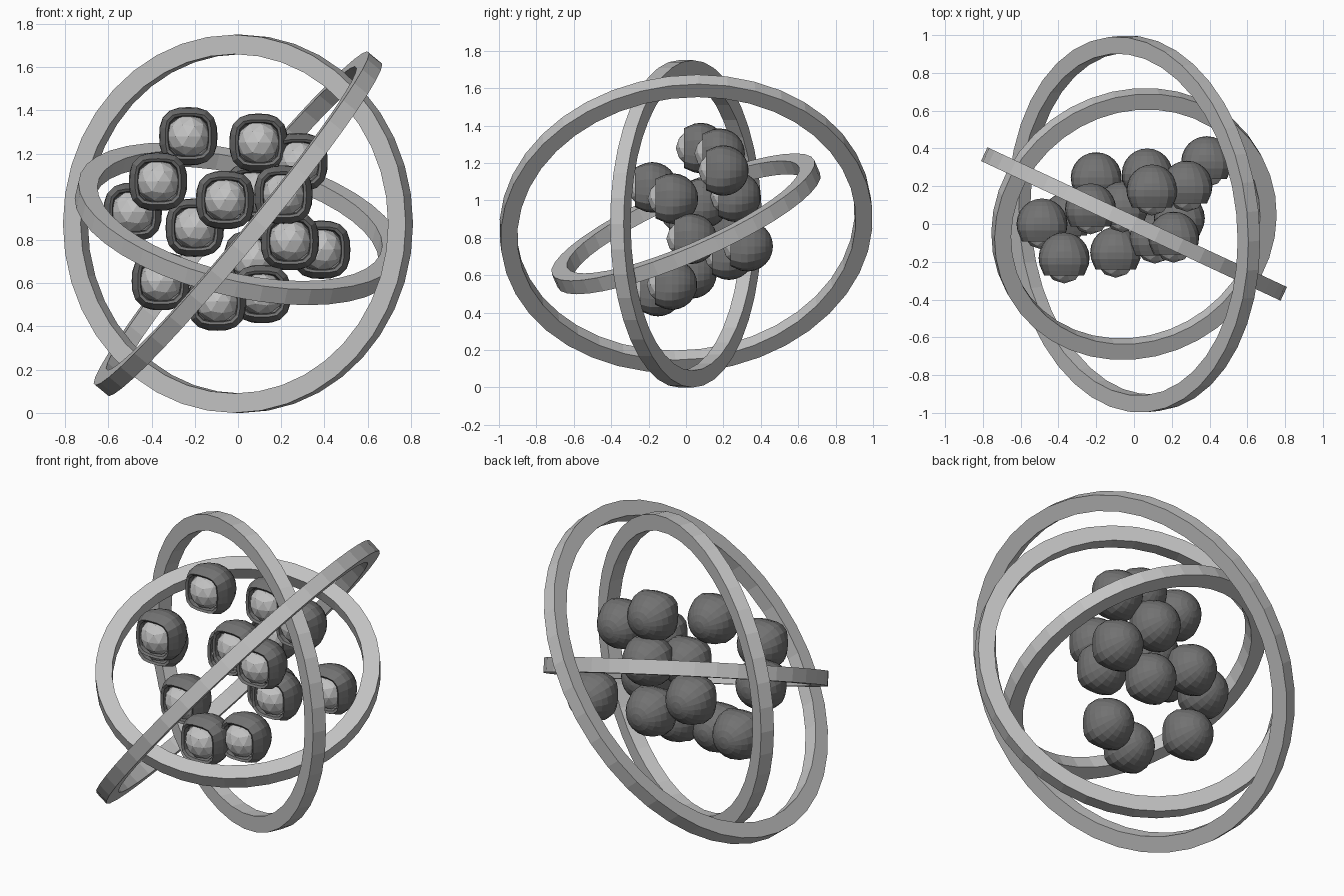
import bpy, bmesh, math
from mathutils import Vector, Matrix

if "Cube" in bpy.data.objects:
    bpy.data.objects.remove(bpy.data.objects["Cube"])


def material(name, v):
    m = bpy.data.materials.new(name)
    m.diffuse_color = (v, v, v, 1)
    m.use_nodes = True
    m.node_tree.nodes["Principled BSDF"].inputs["Base Color"].default_value = m.diffuse_color
    return m


LIGHT = material("light grey", 0.55)
DARK = material("dark grey", 0.17)
CENTRE = Vector((0, 0, 0.875))


def finish(bm, name, mat, location):
    bmesh.ops.recalc_face_normals(bm, faces=bm.faces[:])
    me = bpy.data.meshes.new(name)
    bm.to_mesh(me)
    bm.free()
    me.materials.append(mat)
    ob = bpy.data.objects.new(name, me)
    ob.location = location
    bpy.context.collection.objects.link(ob)
    return ob


def loft(bm, loops, closed=False):
    """Bridge equal-length vertex loops with quads."""
    n = len(loops[0])
    pairs = list(zip(loops, loops[1:]))
    if closed:
        pairs.append((loops[-1], loops[0]))
    for a, b in pairs:
        for i in range(n):
            j = (i + 1) % n
            bm.faces.new((a[i], a[j], b[j], b[i]))


def ring(name, radius, normal, width=0.09, height=0.08, segments=40):
    """Flat hoop with a rectangular cross-section."""
    bm = bmesh.new()
    rot = Vector(normal).to_track_quat('Z', 'Y').to_matrix()
    loops = []
    for r, z in ((radius, -height / 2), (radius, height / 2),
                 (radius - width, height / 2), (radius - width, -height / 2)):
        loops.append([bm.verts.new(rot @ Vector((r * math.cos(a), r * math.sin(a), z)))
                      for a in (2 * math.pi * i / segments for i in range(segments))])
    loft(bm, loops, closed=True)
    return finish(bm, name, LIGHT, CENTRE)


# Three crossing hoops
tilt = math.radians(25)
ring("upright_ring", 0.875, (math.sin(tilt), math.cos(tilt), 0))
ring("large_diagonal_ring", 0.998,
     Vector((0.635, 0, 0.772)).cross(Vector((0.062, -1, -0.051))))
ring("small_tilted_ring", 0.765, (0.215, -0.39, 0.895))


def shell_mesh(location):
    """Round at the back, squarer towards an open front."""
    R, n = 0.135, 20
    profile = [(R * math.cos(t), R * math.sin(t))
               for t in (math.radians(d) for d in range(15, 121, 15))]
    profile += [(-0.092, 0.106), (-0.084, 0.094), (-0.05, 0.09)]
    bm = bmesh.new()
    loops = []
    for y, r in profile:
        p = 2 + 1.6 * max(0, min(1, (0.05 - y) / 0.12))
        loop = []
        for i in range(n):
            a = 2 * math.pi * i / n
            c, s = math.cos(a), math.sin(a)
            k = r / (abs(c) ** p + abs(s) ** p) ** (1 / p)
            loop.append(bm.verts.new((k * c, y, k * s)))
        loops.append(loop)
    loft(bm, loops)
    pole = bm.verts.new((0, R, 0))
    for i in range(n):
        bm.faces.new((pole, loops[0][i], loops[0][(i + 1) % n]))
    return finish(bm, "pod_shell", DARK, location)


def core_mesh(location):
    bm = bmesh.new()
    bmesh.ops.create_icosphere(bm, subdivisions=2, radius=0.101,
                               matrix=Matrix.Translation((0, -0.034, 0)))
    return finish(bm, "pod_core", LIGHT, location)


# Cluster of pods, all facing the front
PODS = [(-0.23, 0.08, 1.28), (0.095, 0.18, 1.25), (0.28, 0.2, 1.16),
        (-0.37, -0.18, 1.07), (-0.487, 0, 0.93), (-0.06, 0.09, 0.985),
        (0.21, -0.07, 1.01), (-0.2, 0.245, 0.857), (0.24, 0.03, 0.795),
        (0.385, 0.33, 0.755), (-0.357, 0.03, 0.61), (-0.097, -0.15, 0.515),
        (0.11, -0.075, 0.55), (0.07, 0.265, 1.02), (0.07, 0.23, 0.71)]
shell, core = shell_mesh(PODS[0]), core_mesh(PODS[0])
for pos in PODS[1:]:
    for part in (shell, core):
        copy = part.copy()
        copy.location = pos
        bpy.context.collection.objects.link(copy)
